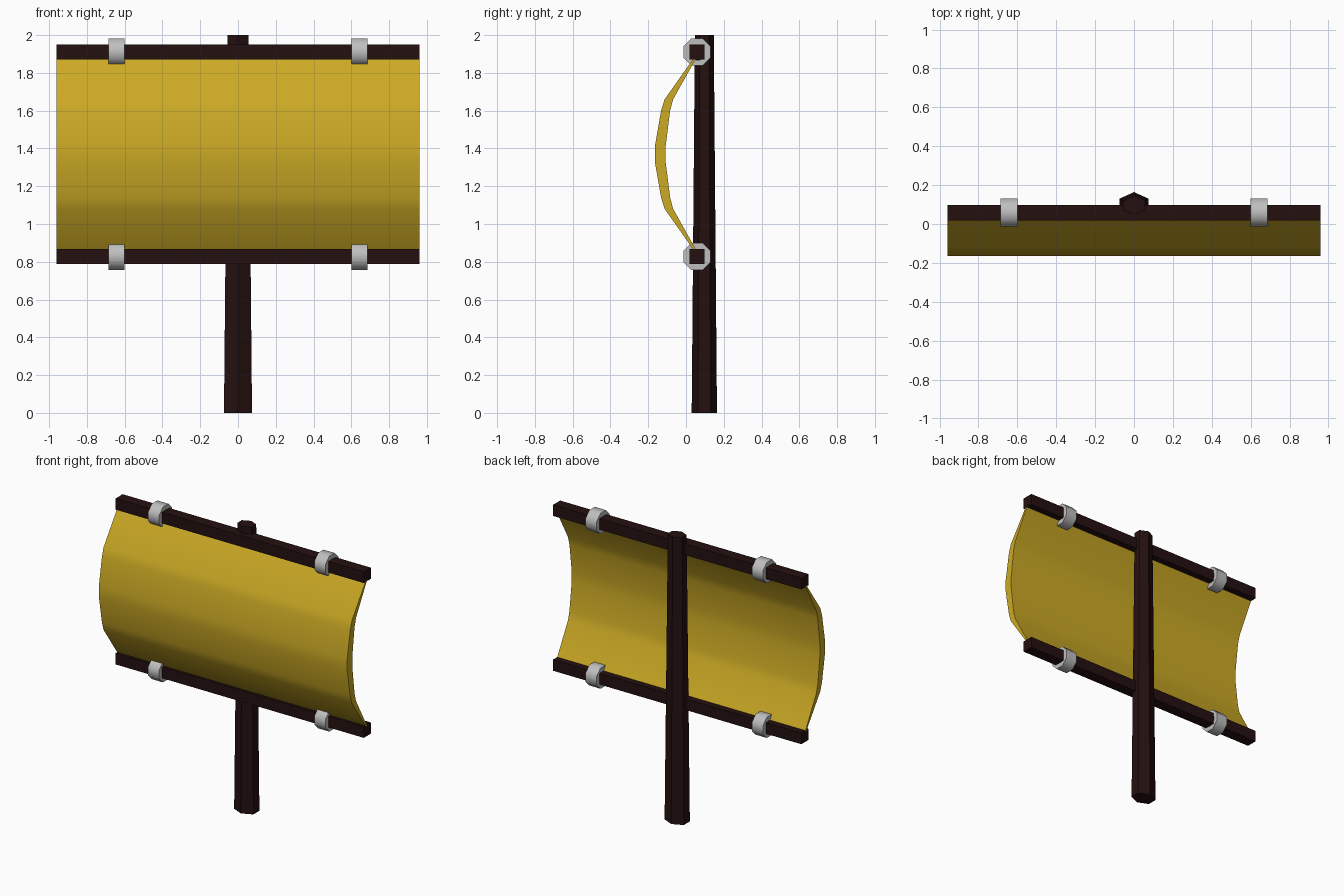
import bpy, bmesh, math
from mathutils import Matrix, Vector

cube = bpy.data.objects.get("Cube")
if cube:
    bpy.data.objects.remove(cube, do_unlink=True)


def material(name, rgb):
    m = bpy.data.materials.new(name)
    m.use_nodes = True
    m.diffuse_color = (*rgb, 1)
    m.node_tree.nodes["Principled BSDF"].inputs["Base Color"].default_value = (*rgb, 1)
    return m


wood = material("dark wood", (0.018, 0.005, 0.005))
cloth = material("yellow cloth", (0.6, 0.4, 0.018))
metal = material("grey metal", (0.52, 0.52, 0.52))


def finish(name, bm, mat, smooth=None):
    bmesh.ops.recalc_face_normals(bm, faces=bm.faces)
    me = bpy.data.meshes.new(name)
    bm.to_mesh(me)
    bm.free()
    me.materials.append(mat)
    ob = bpy.data.objects.new(name, me)
    bpy.context.collection.objects.link(ob)
    if smooth:
        bpy.ops.object.select_all(action='DESELECT')
        ob.select_set(True)
        bpy.context.view_layer.objects.active = ob
        bpy.ops.object.shade_smooth_by_angle(angle=math.radians(smooth))
    return ob


# Tapered six-sided post
bm = bmesh.new()
bmesh.ops.create_cone(bm, cap_ends=True, segments=6, radius1=0.067, radius2=0.05, depth=2)
for v in bm.verts:
    v.co = Vector((v.co.x * 1.28, v.co.y, v.co.z + 1))
    v.co.y += 0.097
finish("post", bm, wood)

BAR_Y = 0.058
for level, z in (("upper", 1.91), ("lower", 0.828)):
    # Square crossbar
    bm = bmesh.new()
    bmesh.ops.create_cube(bm, size=1)
    bmesh.ops.transform(bm, verts=bm.verts, matrix=Matrix.Translation((0, BAR_Y, z))
                        @ Matrix.Diagonal((1.92, 0.078, 0.078, 1)))
    finish(level + "_crossbar", bm, wood)

    # Octagonal clamps around the crossbar
    for side, x in (("right", -0.643), ("left", 0.643)):
        bm = bmesh.new()
        loops = []
        for dx, r in ((-0.043, 0.078), (0.043, 0.078), (0.043, 0.044), (-0.043, 0.044)):
            angles = [math.pi * (i + 0.5) / 4 for i in range(8)]
            loops.append([bm.verts.new((x + dx, BAR_Y + r * math.cos(a), z + r * math.sin(a)))
                          for a in angles])
        for k in range(4):
            a, b = loops[k], loops[(k + 1) % 4]
            for i in range(8):
                j = (i + 1) % 8
                bm.faces.new((a[i], a[j], b[j], b[i]))
        finish(f"{level}_{side}_clamp", bm, metal, 50)

# Billowing banner: lens profile (front y, back y, z) swept across the width
profile = [(0.042, 0.055, 1.88), (-0.113, -0.068, 1.66), (-0.132, -0.084, 1.6),
           (-0.165, -0.108, 1.41), (-0.165, -0.108, 1.33), (-0.132, -0.084, 1.14),
           (-0.113, -0.068, 1.08), (0.042, 0.055, 0.86)]
outline = [(f, z) for f, b, z in profile] + [(b, z) for f, b, z in reversed(profile)]
columns = [-0.96, -0.77, 0, 0.77, 0.96]
bm = bmesh.new()
rings = [[bm.verts.new((x, y, z)) for y, z in outline] for x in columns]
n, rows = len(outline), len(profile)
for a, b in zip(rings, rings[1:]):
    for i in range(n):
        j = (i + 1) % n
        bm.faces.new((a[i], a[j], b[j], b[i]))
for ring in (rings[0], rings[-1]):
    for i in range(rows - 1):
        bm.faces.new((ring[i], ring[i + 1], ring[n - 2 - i], ring[n - 1 - i]))
bmesh.ops.recalc_face_normals(bm, faces=bm.faces)

# Short slits running in from both edges of the cloth
slits = [bm.edges.get((a[i], b[i])) for a, b in ((rings[0], rings[1]), (rings[-1], rings[-2]))
         for i in range(1, rows - 1)]
bmesh.ops.split_edges(bm, edges=slits)
finish("banner", bm, cloth, 40)
